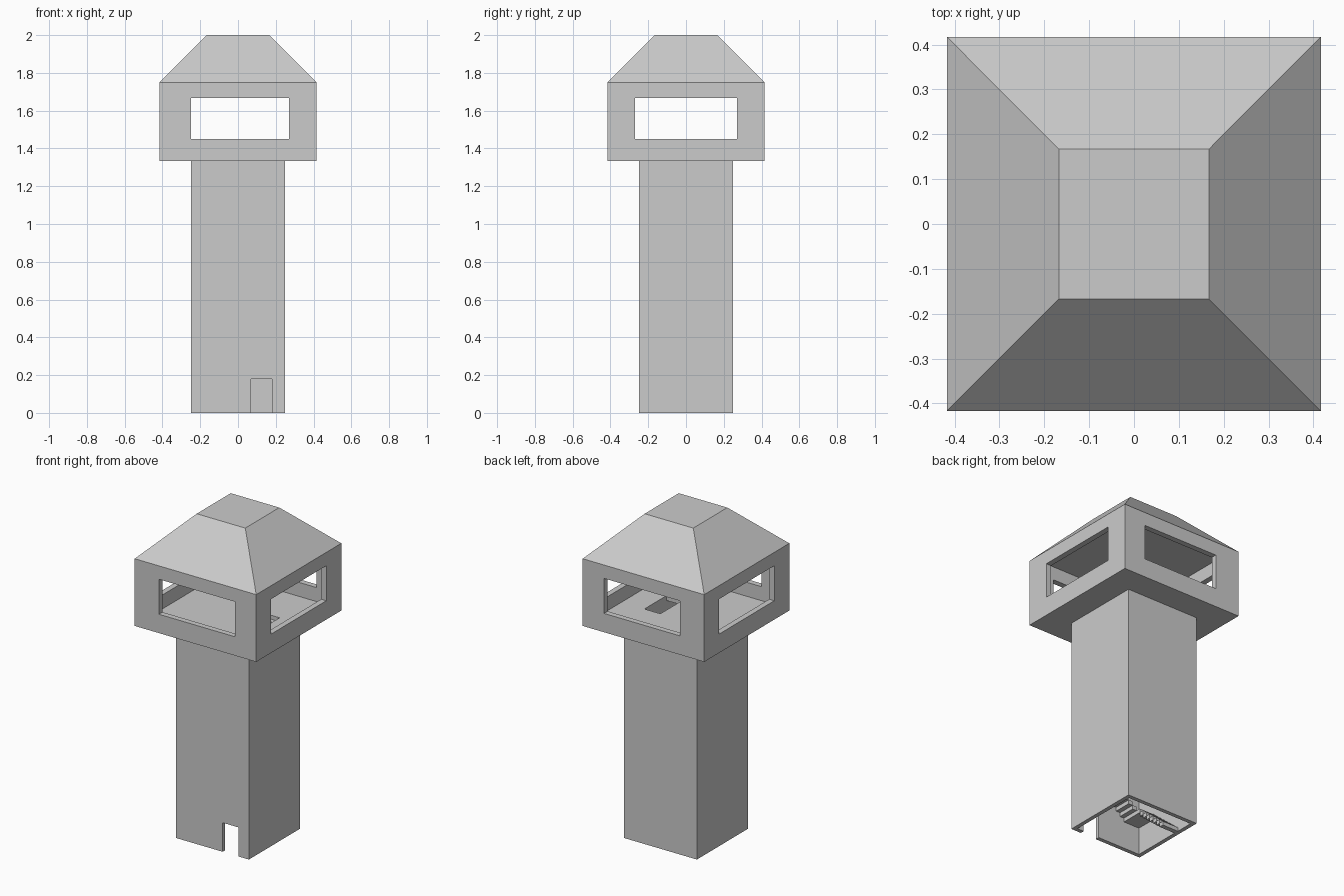
import bpy
import bmesh
from mathutils import Vector

if "Cube" in bpy.data.objects:
    bpy.data.objects.remove(bpy.data.objects["Cube"])

stone = bpy.data.materials.new("plain grey stone")
stone.use_nodes = True
grey = (0.6, 0.6, 0.6, 1)
stone.diffuse_color = grey
stone.node_tree.nodes["Principled BSDF"].inputs["Base Color"].default_value = grey


def add_box(bm, low, high):
    low, high = Vector(low), Vector(high)
    verts = bmesh.ops.create_cube(bm, size=1)["verts"]
    for v in verts:
        v.co = (low + high) / 2 + v.co * (high - low)
    return verts


def finish(name, bm):
    mesh = bpy.data.meshes.new(name)
    bm.to_mesh(mesh)
    bm.free()
    obj = bpy.data.objects.new(name, mesh)
    mesh.materials.append(stone)
    bpy.context.collection.objects.link(obj)
    return obj


def box(name, low, high):
    bm = bmesh.new()
    add_box(bm, low, high)
    return finish(name, bm)


def cut(target, *cutters):
    for cutter in cutters:
        mod = target.modifiers.new(cutter.name, 'BOOLEAN')
        mod.operation = 'DIFFERENCE'
        mod.solver = 'EXACT'
        mod.object = cutter
        cutter.hide_render = True
        cutter.hide_viewport = True
        cutter.display_type = 'WIRE'


SHAFT, HEAD, CAP = 0.25, 0.4167, 0.1667
DECK, EAVE, TOP = 1.3333, 1.75, 2.0
WALL, HEAD_WALL = 0.025, 0.035
IN, HEAD_IN = SHAFT - WALL, HEAD - HEAD_WALL
FLOOR = DECK + 0.03
STAIR = 0.11

# Hollow shaft, open below, with a doorway in the front
shaft = box("tower_shaft", (-SHAFT, -SHAFT, 0), (SHAFT, SHAFT, DECK))
cut(shaft,
    box("shaft_cutter", (-IN, -IN, -0.1), (IN, IN, DECK + 0.1)),
    box("door_cutter", (0.07, -0.4, -0.1), (0.18, -0.15, 0.18)))

# Lookout room with a window on each side and a stair opening in its floor
room = box("lookout_room", (-HEAD, -HEAD, DECK), (HEAD, HEAD, EAVE))
cut(room,
    box("room_cutter", (-HEAD_IN, -HEAD_IN, FLOOR), (HEAD_IN, HEAD_IN, EAVE + 0.1)),
    box("front_back_window_cutter", (-0.25, -1, 1.45), (0.27, 1, 1.667)),
    box("side_window_cutter", (-1, -0.27, 1.45), (1, 0.27, 1.667)),
    box("stair_opening_cutter", (IN - STAIR, -0.13, DECK - 0.1), (IN, 0.09, FLOOR + 0.05)))

# Flat-topped hipped roof
bm = bmesh.new()
for v in add_box(bm, (-HEAD, -HEAD, EAVE), (HEAD, HEAD, TOP)):
    if v.co.z > EAVE + 0.1:
        v.co.x *= CAP / HEAD
        v.co.y *= CAP / HEAD
finish("roof", bm)

# Square winding stair: seven flights with corner landings
FLIGHTS, STEPS, THICK = 7, 8, 0.025
rise = FLOOR / (FLIGHTS * STEPS)
run = IN - STAIR
corners = [Vector((-1, 1)), Vector((-1, -1)), Vector((1, -1)), Vector((1, 1))]
bm = bmesh.new()


def tread(a, b, z):
    low = (min(a.x, b.x), min(a.y, b.y), max(z - THICK, 0))
    high = (max(a.x, b.x), max(a.y, b.y), z)
    add_box(bm, low, high)


for flight in range(FLIGHTS):
    start, end = corners[flight % 4], corners[(flight + 1) % 4]
    along = (end - start) / 2
    outward = (start + end) / 2
    for step in range(STEPS):
        z = (flight * STEPS + step + 1) * rise
        near = run * (2 * step / STEPS - 1)
        far = run * (2 * (step + 1) / STEPS - 1)
        tread(along * near + outward * run, along * far + outward * IN, z)
    if flight < FLIGHTS - 1:
        tread(end * run, end * IN, z)
finish("winding_stair", bm)
